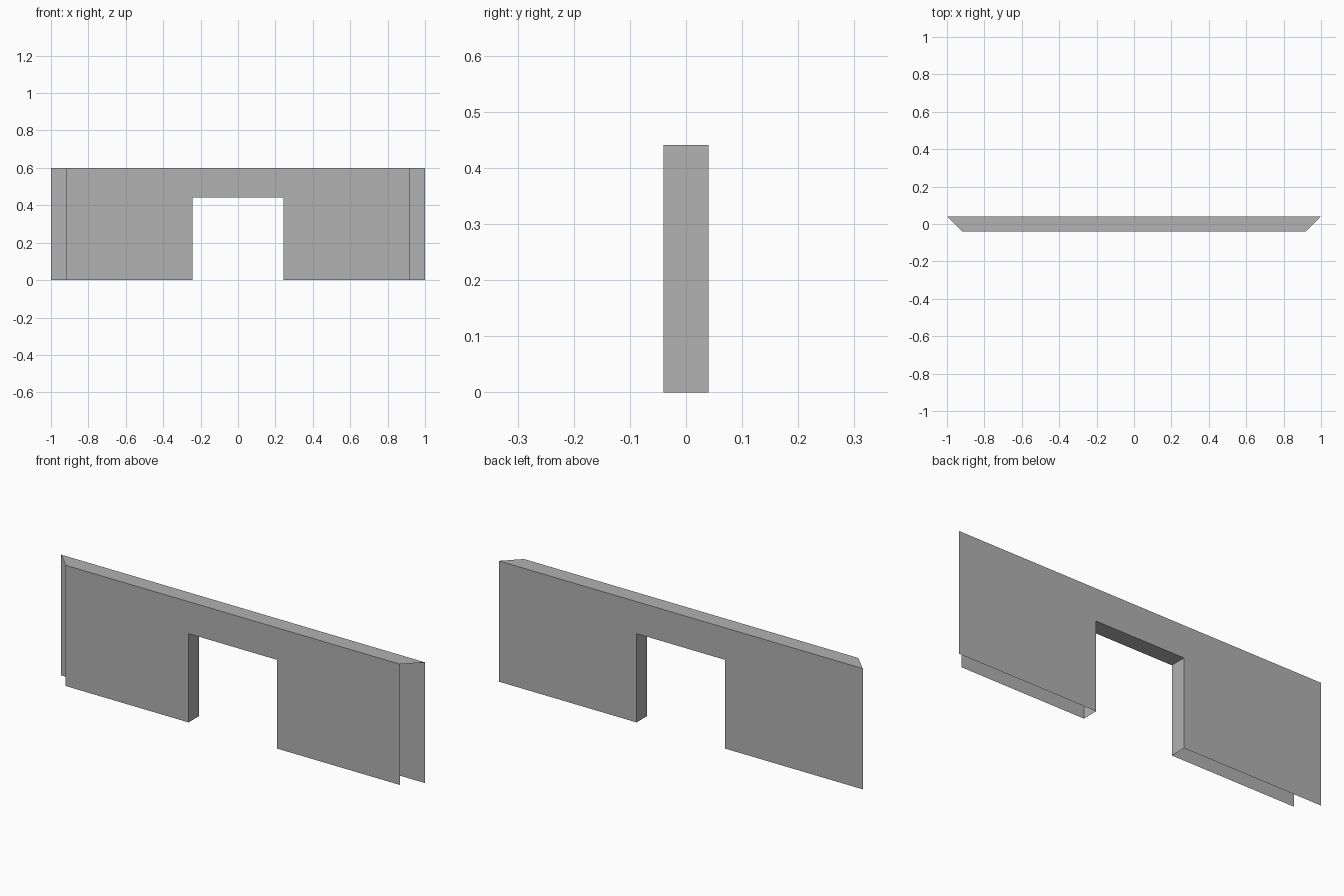
import bpy
import bmesh

cube = bpy.data.objects.get("Cube")
if cube:
    bpy.data.objects.remove(cube, do_unlink=True)

HEIGHT = 0.6
HALF_DEPTH = 0.0405
DOOR_HALF, DOOR_TOP = 0.243, 0.441
BACK_HALF = 1.0
FRONT_HALF = BACK_HALF - 2 * HALF_DEPTH  # ends mitred at 45 degrees

# Plain grey material
grey = bpy.data.materials.new("wall_grey")
colour = (0.445, 0.445, 0.445, 1.0)
grey.use_nodes = True
grey.diffuse_color = colour
grey.node_tree.nodes["Principled BSDF"].inputs["Base Color"].default_value = colour


def outline(half):
    """Wall outline with a doorway, anticlockwise from the front."""
    left = [(-half, 0), (-DOOR_HALF, 0), (-DOOR_HALF, DOOR_TOP)]
    right = [(-x, z) for x, z in reversed(left)]
    return left + right + [(half, HEIGHT), (-half, HEIGHT)]


def add_sheet(bm, half, y):
    return [bm.verts.new((x, y, z)) for x, z in outline(half)]


# Front and back wall sheets
bm = bmesh.new()
front = add_sheet(bm, FRONT_HALF, -HALF_DEPTH)
back = add_sheet(bm, BACK_HALF, HALF_DEPTH)
bm.faces.new(front)
bm.faces.new(back[::-1])

# Door jambs, door soffit and wall top; the mitred ends and base stay open
for i in (1, 2, 3, 6):
    bm.faces.new((front[i + 1], front[i], back[i], back[i + 1]))

mesh = bpy.data.meshes.new("doorway_wall")
bm.to_mesh(mesh)
bm.free()
mesh.materials.append(grey)
wall = bpy.data.objects.new("doorway_wall", mesh)
bpy.context.collection.objects.link(wall)
